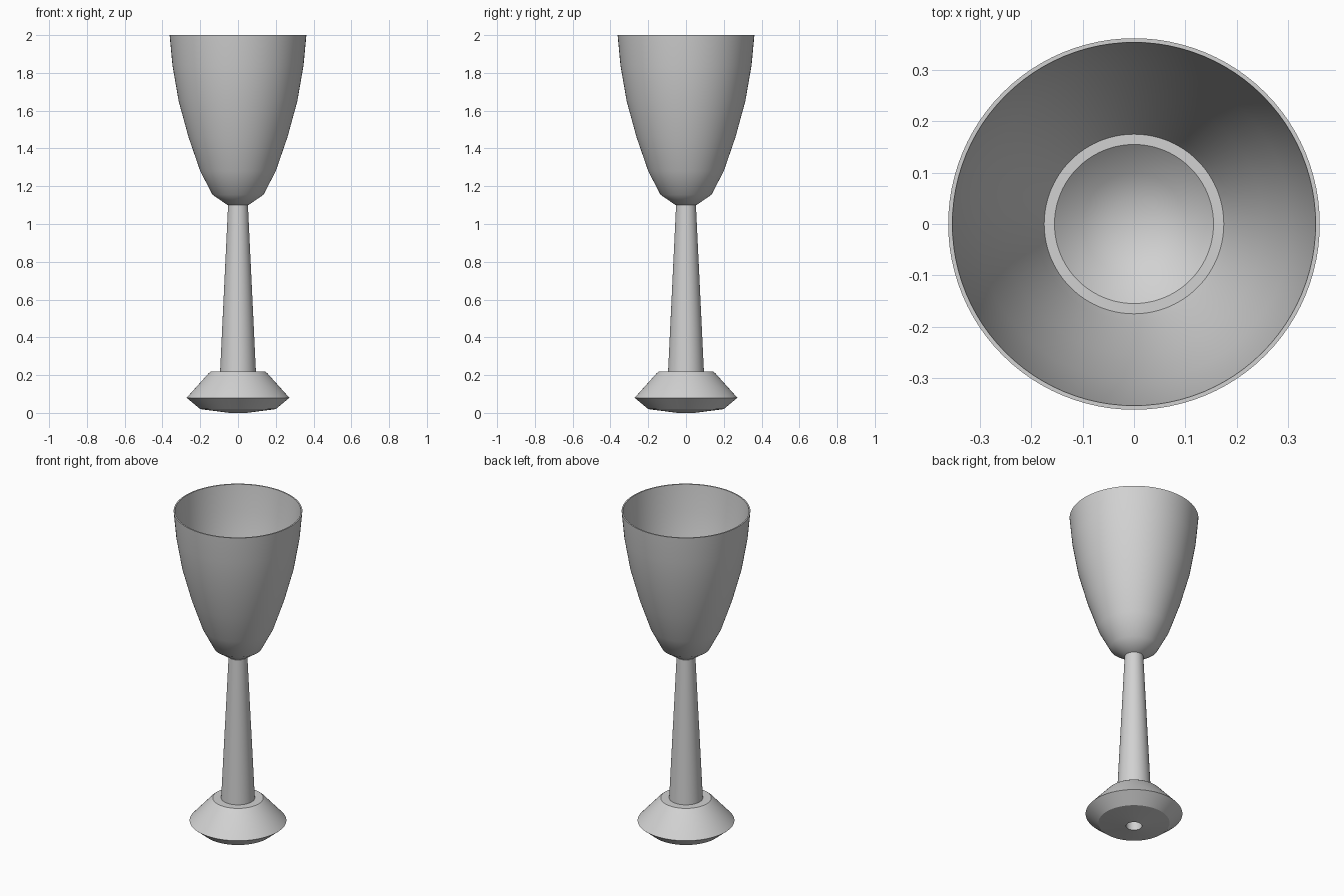
import bpy
import bmesh
import math

cube = bpy.data.objects.get("Cube")
if cube:
    bpy.data.objects.remove(cube, do_unlink=True)

SIDES = 96

# Single grey finish
GREY = (0.64, 0.64, 0.64, 1.0)
grey = bpy.data.materials.new("plain grey")
grey.use_nodes = True
grey.diffuse_color = GREY
grey.node_tree.nodes["Principled BSDF"].inputs["Base Color"].default_value = GREY


def lathe(name, profile):
    """Spin a (radius, height) profile, listed so that faces point outward."""
    bm = bmesh.new()
    verts = [bm.verts.new((r, 0, z)) for r, z in profile]
    edges = [bm.edges.new(pair) for pair in zip(verts, verts[1:])]
    bmesh.ops.spin(bm, geom=verts + edges, cent=(0, 0, 0), axis=(0, 0, 1),
                   angle=math.tau, steps=SIDES, use_duplicate=False)
    bmesh.ops.remove_doubles(bm, verts=bm.verts, dist=0.0005)
    bmesh.ops.recalc_face_normals(bm, faces=bm.faces)
    mesh = bpy.data.meshes.new(name)
    bm.to_mesh(mesh)
    bm.free()
    mesh.materials.append(grey)
    obj = bpy.data.objects.new(name, mesh)
    bpy.context.collection.objects.link(obj)
    bpy.ops.object.select_all(action="DESELECT")
    obj.select_set(True)
    bpy.context.view_layer.objects.active = obj
    bpy.ops.object.shade_smooth_by_angle(angle=math.radians(30))
    return obj


# Foot: double bevelled disc with a narrow socket drilled up from below
lathe("foot", [(0, 0.22), (0.142, 0.22), (0.155, 0.21), (0.272, 0.08),
               (0.2, 0.02), (0.045, 0), (0.045, 0.19), (0, 0.19)])

# Stem: tapered column
lathe("stem", [(0, 0.215), (0.095, 0.215), (0.052, 1.11), (0, 1.11)])

# Bowl: outer wall, thin rim, inner wall, ledge and dished floor
outer = [(0, 1.095), (0.055, 1.1), (0.135, 1.155), (0.2, 1.28),
         (0.262, 1.46), (0.314, 1.65), (0.347, 1.84), (0.362, 2.0)]
inner = [(0.354, 2.0), (0.339, 1.84), (0.306, 1.65), (0.253, 1.46),
         (0.19, 1.28), (0.175, 1.245)]
floor = [(0.155, 1.245), (0.1, 1.195), (0.05, 1.175), (0, 1.168)]
lathe("bowl", outer + inner + floor)
